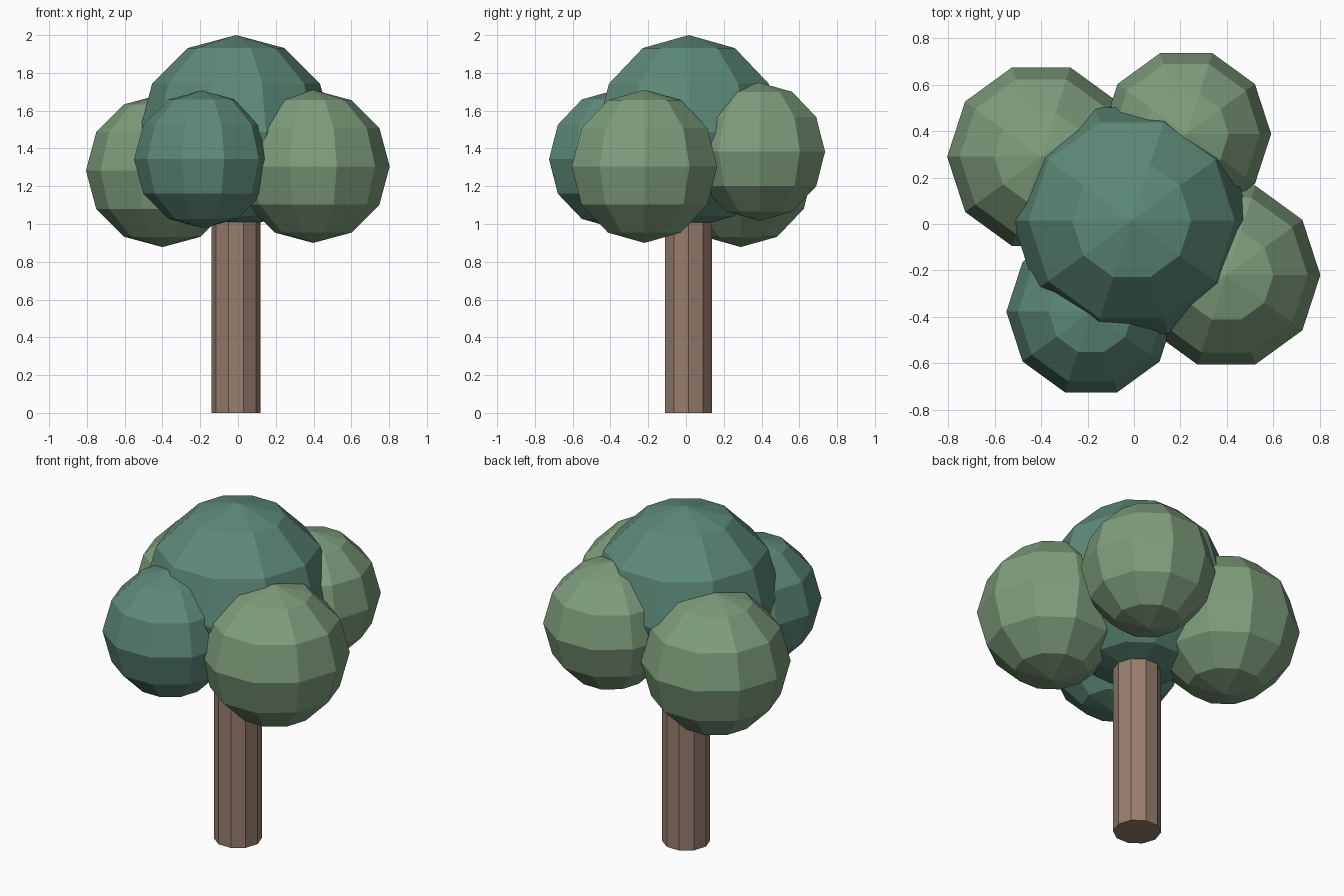
import bpy
import bmesh
import math

if "Cube" in bpy.data.objects:
    bpy.data.objects.remove(bpy.data.objects["Cube"])

SIDES = 10


def material(name, rgb):
    mat = bpy.data.materials.new(name)
    linear = [((c / 255 + 0.055) / 1.055) ** 2.4 for c in rgb]
    mat.diffuse_color = (*linear, 1.0)
    mat.use_nodes = True
    mat.node_tree.nodes["Principled BSDF"].inputs["Base Color"].default_value = mat.diffuse_color
    return mat


def lathe(name, profile, centre, mat):
    """Flat-faced ten-sided solid from (radius, z) points; radius 0 makes a pole."""
    bm = bmesh.new()
    rings = []
    for r, z in profile:
        if r < 1e-6:
            rings.append([bm.verts.new((0, 0, z))] * SIDES)
        else:
            rings.append([bm.verts.new((r * math.cos(math.tau * i / SIDES),
                                        r * math.sin(math.tau * i / SIDES), z))
                          for i in range(SIDES)])
    for low, high in zip(rings, rings[1:]):
        for i in range(SIDES):
            j = (i + 1) % SIDES
            corners = dict.fromkeys((low[i], low[j], high[j], high[i]))
            bm.faces.new(list(corners))
    # Cap open ends
    if profile[0][0] > 1e-6:
        bm.faces.new(rings[0][::-1])
    if profile[-1][0] > 1e-6:
        bm.faces.new(rings[-1])
    bmesh.ops.recalc_face_normals(bm, faces=bm.faces)
    mesh = bpy.data.meshes.new(name)
    bm.to_mesh(mesh)
    bm.free()
    mesh.materials.append(mat)
    obj = bpy.data.objects.new(name, mesh)
    obj.location = centre
    bpy.context.collection.objects.link(obj)
    return obj


def ball(name, centre, r, mat):
    angles = [math.radians(a) for a in range(-90, 91, 30)]
    return lathe(name, [(r * math.cos(a), r * math.sin(a)) for a in angles], centre, mat)


bark = material("brown bark", (152, 126, 110))
light_leaf = material("light green leaves", (126, 157, 124))
dark_leaf = material("blue green leaves", (93, 138, 121))

# Trunk
lathe("trunk", [(0.13, 0), (0.13, 1.08)], (-0.01, 0.013, 0), bark)

# Foliage balls
ball("crown_top", (-0.01, 0.015, 1.487), 0.513, dark_leaf)
ball("crown_front", (-0.185, -0.378, 1.343), 0.365, dark_leaf)
ball("crown_right", (0.398, -0.22, 1.305), 0.405, light_leaf)
ball("crown_left", (-0.40, 0.29, 1.283), 0.405, light_leaf)
ball("crown_back", (0.225, 0.388, 1.383), 0.366, light_leaf)
